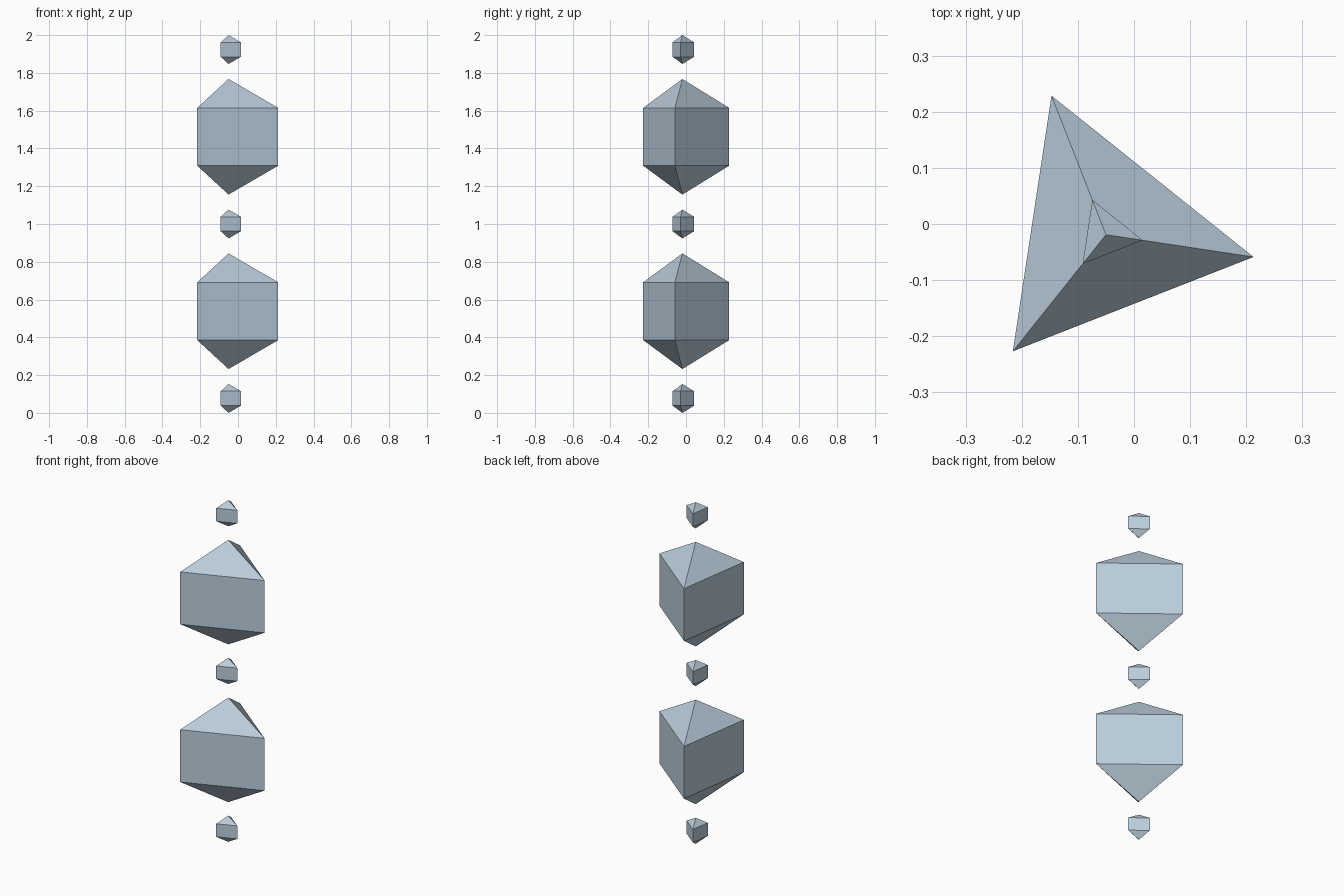
import bpy
import bmesh
import math

cube = bpy.data.objects.get("Cube")
if cube:
    bpy.data.objects.remove(cube, do_unlink=True)

# Single pale blue-grey material
mat = bpy.data.materials.new("pale_blue_grey")
mat.use_nodes = True
colour = (0.50, 0.62, 0.72, 1.0)
mat.diffuse_color = colour
mat.node_tree.nodes["Principled BSDF"].inputs["Base Color"].default_value = colour

AXIS = (-0.05, -0.019)         # shared vertical axis of the stack
RADIUS = 0.266                 # corner radius of a large crystal
RIM, TIP = 0.153, 0.306        # half heights of prism walls and of points
TURN = math.radians(-8.6)      # direction of the first corner


def crystal(name, z, size):
    """Three-sided prism with a pyramid point at each end."""
    bm = bmesh.new()
    angles = [TURN + i * math.tau / 3 for i in range(3)]
    low, high = [[bm.verts.new((RADIUS * math.cos(a), RADIUS * math.sin(a), h))
                  for a in angles] for h in (-RIM, RIM)]
    bottom = bm.verts.new((0, 0, -TIP))
    top = bm.verts.new((0, 0, TIP))
    for i in range(3):
        j = (i + 1) % 3
        bm.faces.new((low[i], low[j], high[j], high[i]))
        bm.faces.new((high[i], high[j], top))
        bm.faces.new((low[j], low[i], bottom))
    bmesh.ops.scale(bm, vec=(size, size, size), verts=bm.verts)
    bmesh.ops.recalc_face_normals(bm, faces=bm.faces)
    mesh = bpy.data.meshes.new(name)
    bm.to_mesh(mesh)
    bm.free()
    mesh.materials.append(mat)
    obj = bpy.data.objects.new(name, mesh)
    obj.location = (*AXIS, z)
    bpy.context.collection.objects.link(obj)


# Alternating small and large crystals, evenly spaced up the axis
SMALL = 0.25
first = TIP * SMALL
step = (2.0 - 2 * first) / 4
names = ("bottom_small_crystal", "lower_large_crystal", "middle_small_crystal",
         "upper_large_crystal", "top_small_crystal")
for i, name in enumerate(names):
    crystal(name, first + i * step, 1.0 if i % 2 else SMALL)
